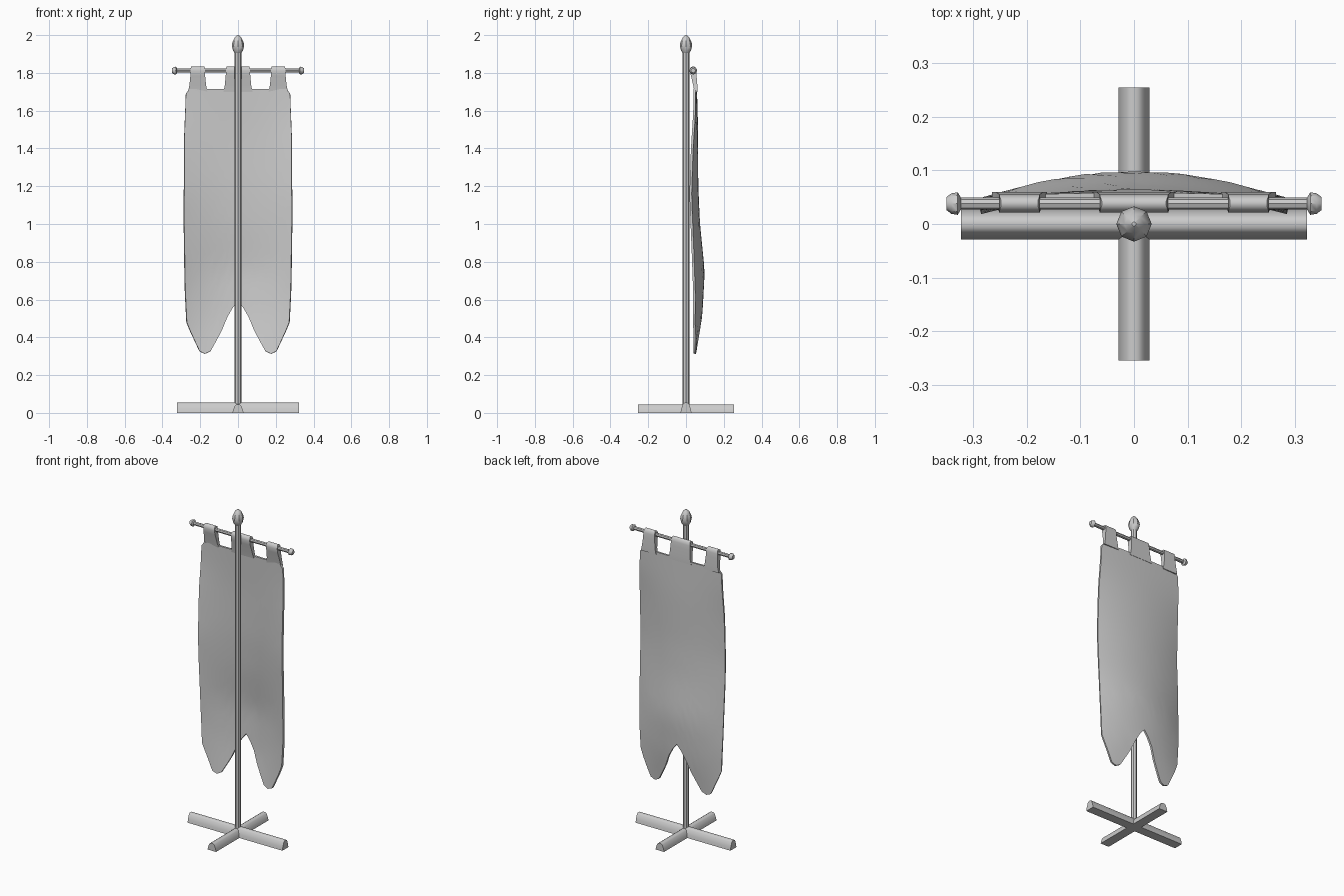
import bpy, bmesh, math
from mathutils import Matrix

if "Cube" in bpy.data.objects:
    bpy.data.objects.remove(bpy.data.objects["Cube"])


def finish(name, bm, angle=40, thickness=0):
    bmesh.ops.recalc_face_normals(bm, faces=bm.faces)
    me = bpy.data.meshes.new(name)
    bm.to_mesh(me)
    bm.free()
    ob = bpy.data.objects.new(name, me)
    bpy.context.collection.objects.link(ob)
    bpy.ops.object.select_all(action='DESELECT')
    bpy.context.view_layer.objects.active = ob
    ob.select_set(True)
    if thickness:
        mod = ob.modifiers.new("thickness", 'SOLIDIFY')
        mod.thickness = thickness
        mod.offset = 0
        bpy.ops.object.modifier_apply(modifier=mod.name)
    bpy.ops.object.shade_smooth_by_angle(angle=math.radians(angle))
    return ob


def loft(bm, rings):
    """Skin a list of equal-length point rings and cap both ends."""
    vs = [[bm.verts.new(p) for p in r] for r in rings]
    n = len(vs[0])
    for a, b in zip(vs, vs[1:]):
        for i in range(n):
            bm.faces.new((a[i], a[(i + 1) % n], b[(i + 1) % n], b[i]))
    bm.faces.new(vs[0])
    bm.faces.new(vs[-1])


def lathe(name, profile, matrix=Matrix(), sides=8):
    bm = bmesh.new()
    loft(bm, [[(r * math.cos(2 * math.pi * i / sides), r * math.sin(2 * math.pi * i / sides), z)
               for i in range(sides)] for r, z in profile])
    bm.transform(matrix)
    return finish(name, bm)


def lerp(table, t):
    """Piecewise linear lookup in an ascending table."""
    for (a, va), (b, vb) in zip(table, table[1:]):
        if t <= b:
            k = max(0, (t - a) / (b - a))
            return va + (vb - va) * k
    return table[-1][1]


# crossed feet
def foot(name, half, height, turn):
    section = [(-.029, 0), (.029, 0), (.026, .35), (.016, .87), (.007, 1), (-.007, 1), (-.016, .87), (-.026, .35)]
    bm = bmesh.new()
    loft(bm, [[(x, y, z * height) for y, z in section] for x in (-half, half)])
    bm.transform(Matrix.Rotation(turn, 4, 'Z'))
    finish(name, bm)


foot("foot_wide", .322, .054, 0)
foot("foot_deep", .254, .045, math.pi / 2)

# pole and finial
lathe("pole", [(.018, .01), (.018, 1.93)])
lathe("finial", [(.018, 1.905), (.027, 1.92), (.033, 1.945), (.029, 1.965), (.018, 1.987), (.004, 2.0)])

# crossbar with end knobs
BAR = Matrix.Translation((0, .038, 1.812))
lathe("crossbar", [(.011, -.335), (.011, .335)], BAR @ Matrix.Rotation(math.pi / 2, 4, 'Y'))
for side in (-1, 1):
    lathe("crossbar_knob", [(.011, .322), (.021, .328), (.019, .34), (.012, .349)],
          BAR @ Matrix.Rotation(side * math.pi / 2, 4, 'Y'))

# swallow-tailed banner: columns run from a shaped top to a shaped hem
COLS = [0, .03, .06, .09, .12, .15, .18, .21, .24, .265, .285]
HEM = [(0, .59), (.03, .555), (.06, .505), (.09, .435), (.12, .38), (.15, .327), (.18, .313),
       (.21, .325), (.24, .385), (.265, .435), (.285, .48)]
WIDTH = [(.3, .97), (.48, .955), (.65, .985), (1.0, 1.005), (1.45, 1.0), (1.6, .98), (1.72, .965)]
EDGE_Y = [(.3, .038), (.6, .045), (.85, .036), (1.15, .024), (1.4, .032), (1.6, .045), (1.72, .045)]
MID_Y = [(.3, .05), (.5, .08), (.75, .093), (1.0, .068), (1.2, .059), (1.5, .058), (1.72, .052)]
ROWS = 16
bm = bmesh.new()
grid = []
for x in [-c for c in COLS[:0:-1]] + COLS:
    low = lerp(HEM, abs(x))
    top = 1.715 if abs(x) < .27 else 1.69
    bulge = 1 - (abs(x) / .285) ** 2
    col = []
    for j in range(ROWS + 1):
        z = low + (top - low) * j / ROWS
        y = lerp(EDGE_Y, z) * (1 - bulge) + lerp(MID_Y, z) * bulge
        col.append(bm.verts.new((x * lerp(WIDTH, z), y, z)))
    grid.append(col)
for a, b in zip(grid, grid[1:]):
    for j in range(ROWS):
        bm.faces.new((a[j], b[j], b[j + 1], a[j + 1]))
finish("banner", bm, 50, .012)

# hanging tabs folded over the crossbar: (y front, y back, z, extra half width)
TAB = [(.044, .06, 1.7, .013), (.038, .06, 1.735, .006), (.026, .056, 1.785, .001),
       (.021, .055, 1.812, 0), (.025, .051, 1.828, -.001), (.034, .043, 1.834, -.004)]
for x0, half in ((-.213, .038), (0, .064), (.213, .038)):
    bm = bmesh.new()
    loft(bm, [[(x0 - half - w, f, z), (x0 + half + w, f, z), (x0 + half + w, b, z), (x0 - half - w, b, z)]
              for f, b, z, w in TAB])
    finish("hanging_tab", bm, 50)
